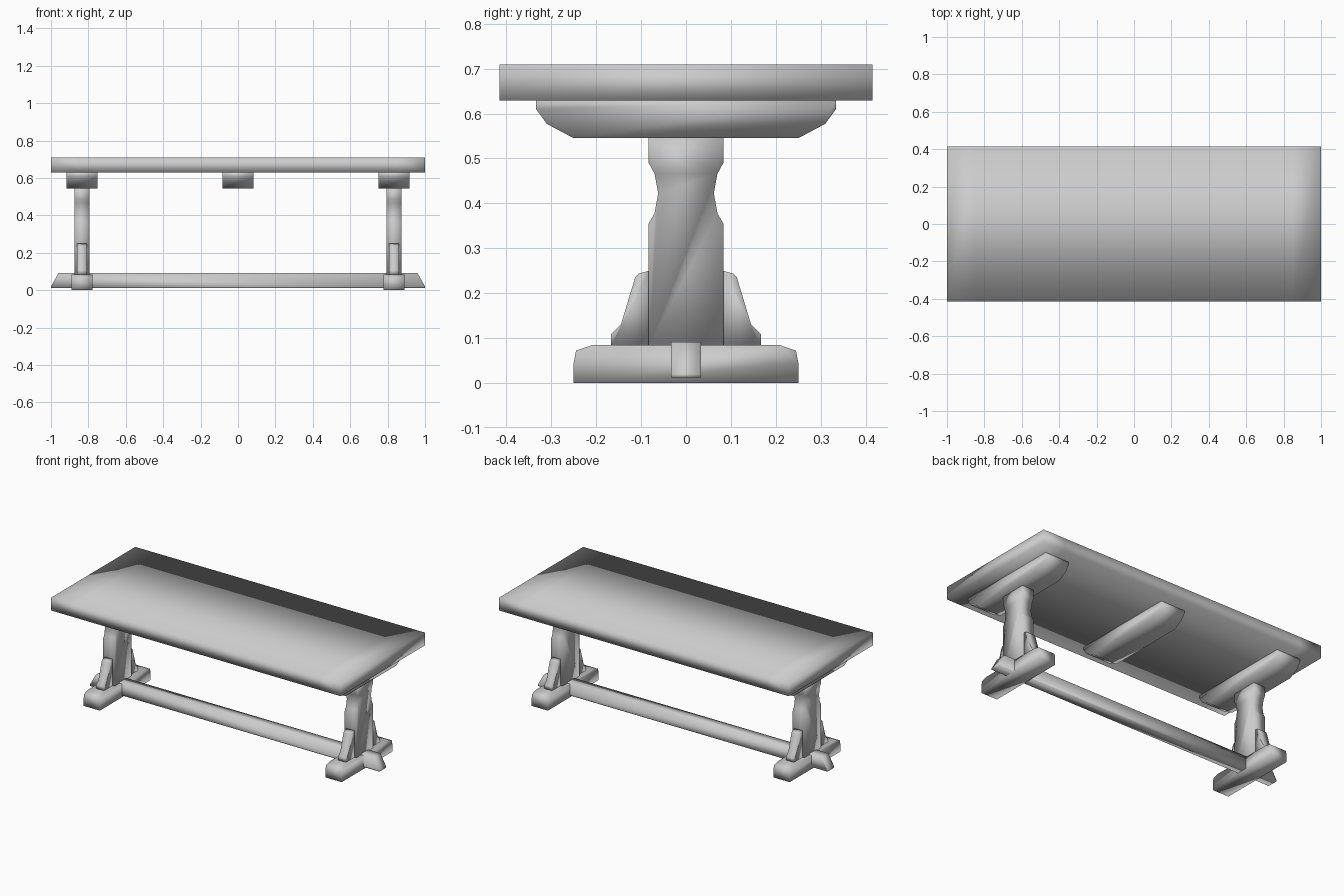
import bpy
import bmesh
from mathutils import Vector

cube = bpy.data.objects.get("Cube")
if cube:
    bpy.data.objects.remove(cube, do_unlink=True)

# One plain grey for the whole table
grey = bpy.data.materials.new("plain_grey")
grey.use_nodes = True
grey.diffuse_color = (0.6, 0.6, 0.6, 1)
grey.node_tree.nodes["Principled BSDF"].inputs["Base Color"].default_value = (0.6, 0.6, 0.6, 1)


def add_object(name, bm):
    bmesh.ops.recalc_face_normals(bm, faces=bm.faces)
    for face in bm.faces:
        face.smooth = True
    mesh = bpy.data.meshes.new(name)
    bm.to_mesh(mesh)
    bm.free()
    mesh.materials.append(grey)
    obj = bpy.data.objects.new(name, mesh)
    bpy.context.collection.objects.link(obj)
    return obj


def prism(name, outline, half, centre=0, along="x"):
    """Extrude a flat outline of (across, height) points by half each way."""
    bm = bmesh.new()
    if along == "x":
        points = [Vector((centre - half, a, z)) for a, z in outline]
        step = Vector((2 * half, 0, 0))
    else:
        points = [Vector((a, centre - half, z)) for a, z in outline]
        step = Vector((0, 2 * half, 0))
    face = bm.faces.new([bm.verts.new(p) for p in points])
    result = bmesh.ops.extrude_face_region(bm, geom=[face], use_keep_orig=True)
    moved = [v for v in result["geom"] if isinstance(v, bmesh.types.BMVert)]
    bmesh.ops.translate(bm, verts=moved, vec=step)
    return add_object(name, bm)


def symmetric(side):
    """Close a right-hand profile with its mirror image."""
    return side + [(-a, z) for a, z in reversed(side)]


# Table top, with a loop near each end
bm = bmesh.new()
bmesh.ops.create_cube(bm, size=1)
for v in bm.verts:
    v.co = (v.co.x * 2, v.co.y * 0.83, 0.669 + v.co.z * 0.08)
for x in (-0.85, 0.85):
    bmesh.ops.bisect_plane(bm, geom=bm.verts[:] + bm.edges[:] + bm.faces[:],
                           plane_co=(x, 0, 0), plane_no=(1, 0, 0))
add_object("table_top", bm)

# Part profiles, right half only
bearer = symmetric([(0.25, 0.545), (0.31, 0.577), (0.334, 0.61), (0.334, 0.63)])
column = symmetric([(0.083, 0.08), (0.083, 0.355), (0.07, 0.378), (0.062, 0.422),
                    (0.07, 0.466), (0.083, 0.49), (0.083, 0.548)])
foot = symmetric([(0.25, 0), (0.25, 0.045), (0.245, 0.072), (0.21, 0.084)])
brace = [(0.08, 0.083), (0.167, 0.083), (0.167, 0.108), (0.145, 0.13),
         (0.113, 0.236), (0.106, 0.243), (0.083, 0.25)]

# Bearers under the top
for name, x in (("right", -0.835), ("middle", 0), ("left", 0.835)):
    prism(name + "_bearer", bearer, 0.083, x)

# Trestles
for name, x in (("right", -0.835), ("left", 0.835)):
    prism(name + "_column", column, 0.04, x)
    prism(name + "_foot", foot, 0.056, x)
    for end, sign in (("front", -1), ("back", 1)):
        prism(f"{name}_{end}_brace", [(sign * y, z) for y, z in brace], 0.027, x)

# Long stretcher with slanted ends
stretcher = symmetric([(1, 0.012), (1, 0.02), (0.96, 0.091)])
prism("stretcher", stretcher, 0.033, along="y")
